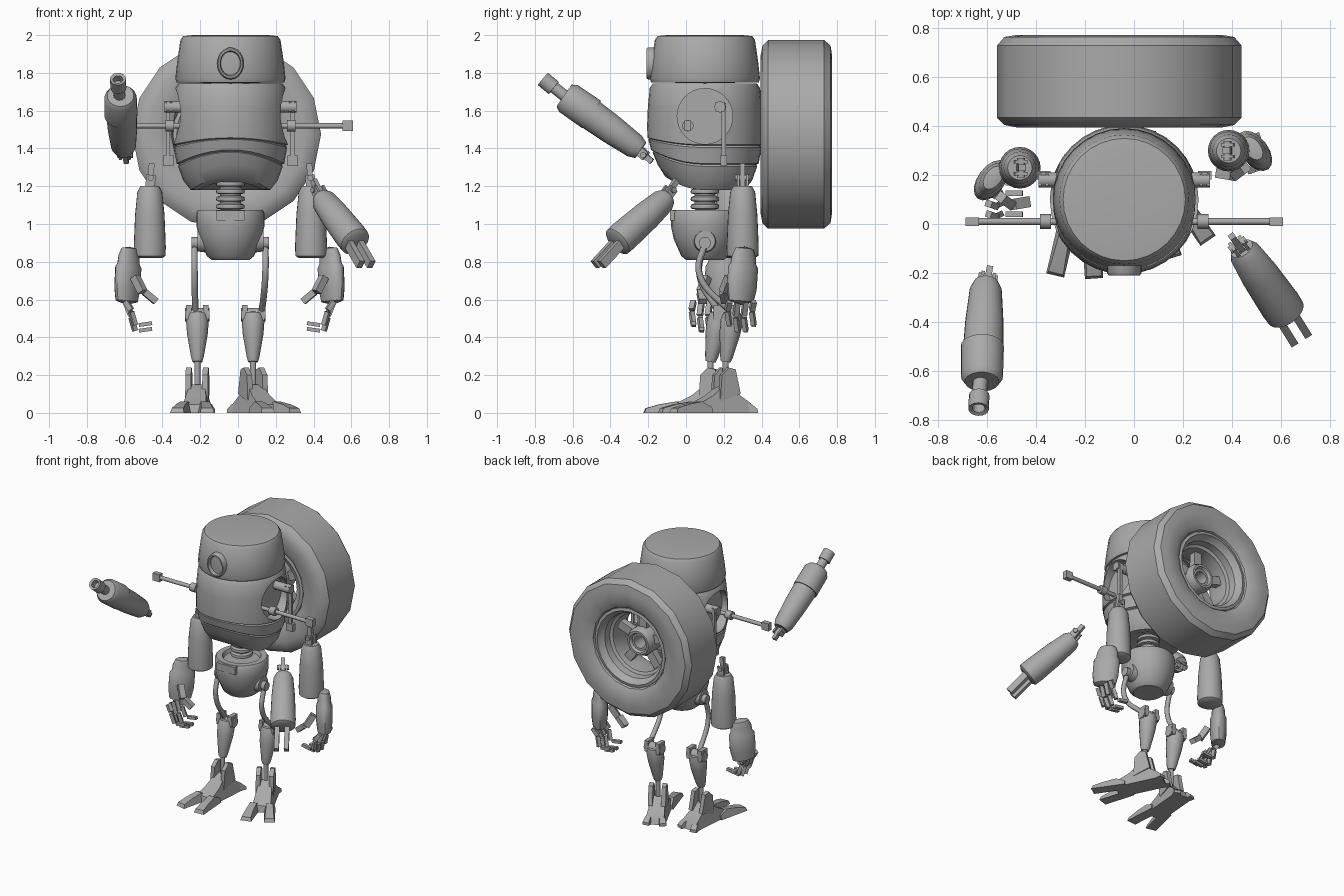
import bpy, bmesh, math
from mathutils import Vector, Matrix

if "Cube" in bpy.data.objects:
    bpy.data.objects.remove(bpy.data.objects["Cube"])

grey = bpy.data.materials.new("plain_grey")
grey.use_nodes = True
GREY = (0.4, 0.4, 0.4, 1)
grey.diffuse_color = GREY
grey.node_tree.nodes["Principled BSDF"].inputs["Base Color"].default_value = GREY
parts = []
CX, CY = -0.04, 0.1   # body axis


def finish(name, bm, matrix=Matrix()):
    bmesh.ops.recalc_face_normals(bm, faces=bm.faces)
    me = bpy.data.meshes.new(name)
    bm.to_mesh(me)
    bm.free()
    me.transform(matrix)
    me.materials.append(grey)
    ob = bpy.data.objects.new(name, me)
    bpy.context.collection.objects.link(ob)
    parts.append(ob)
    return ob


def aim(a, b):
    d = Vector(b) - Vector(a)
    return Matrix.Translation(a) @ d.to_track_quat('Z', 'Y').to_matrix().to_4x4()


def lathe(name, profile, matrix=Matrix(), segs=24, closed=False):
    """Spin (radius, height) points around z."""
    bm = bmesh.new()
    vs = [bm.verts.new((r, 0, z)) for r, z in profile]
    pairs = list(zip(vs, vs[1:])) + ([(vs[-1], vs[0])] if closed else [])
    es = [bm.edges.new(p) for p in pairs]
    bmesh.ops.spin(bm, geom=vs + es, axis=(0, 0, 1), cent=(0, 0, 0),
                   steps=segs, angle=2 * math.pi)
    bmesh.ops.remove_doubles(bm, verts=bm.verts, dist=0.0005)
    return finish(name, bm, matrix)


def rod(name, a, b, r1, r2=None, segs=12):
    h = (Vector(b) - Vector(a)).length
    r2 = r1 if r2 is None else r2
    return lathe(name, [(0, 0), (r1, 0), (r2, h), (0, h)], aim(a, b), segs)


def limb(name, a, b, shape, segs=24):
    """Lathe between two points; shape heights run from 0 to 1."""
    h = (Vector(b) - Vector(a)).length
    return lathe(name, [(r, t * h) for r, t in shape], aim(a, b), segs)


def box(name, loc, size, matrix=Matrix()):
    bm = bmesh.new()
    bmesh.ops.create_cube(bm, size=1)
    bmesh.ops.scale(bm, vec=size, verts=bm.verts)
    return finish(name, bm, matrix @ Matrix.Translation(loc))


def beam(name, a, b, w, d):
    h = (Vector(b) - Vector(a)).length
    return box(name, (0, 0, h / 2), (w, d, h), aim(a, b))


def slab(name, side, width, matrix, taper=1.0):
    """Extrude a (y, z) outline along x; the top is narrowed by taper."""
    bm = bmesh.new()
    f = bm.faces.new([bm.verts.new((-width / 2, y, z)) for y, z in side])
    ext = bmesh.ops.extrude_face_region(bm, geom=[f])
    bmesh.ops.translate(bm, vec=(width, 0, 0),
                        verts=[g for g in ext["geom"] if isinstance(g, bmesh.types.BMVert)])
    top = max(z for y, z in side)
    for v in bm.verts:
        v.co.x *= 1 + (taper - 1) * v.co.z / top
    return finish(name, bm, matrix)


body = Matrix.Translation((CX, CY, 0))

# Head and eye
lathe("head", [(0, 2), (.2, 2), (.25, 1.995), (.265, 1.975), (.282, 1.86), (.292, 1.77),
               (.285, 1.75), (0, 1.745)], body, 32)
eye = aim((CX, -.13, 1.85), (CX, -1, 1.85)) @ Matrix.Diagonal((.83, 1, 1, 1))
lathe("eye_ring", [(.085, 0), (.085, .07), (.078, .08), (.068, .08), (.064, .07),
                   (.062, .055), (0, .06)], eye)

# Torso: lower seams and hem arch upward at the front
torso = lathe("torso", [(0, 1.745), (.275, 1.745), (.292, 1.72), (.302, 1.62), (.306, 1.52),
                        (.304, 1.42), (.292, 1.415), (.3, 1.405), (.285, 1.32), (.272, 1.315),
                        (.277, 1.305), (.25, 1.23), (.21, 1.18), (.17, 1.18), (0, 1.26)], body, 32)
for v in torso.data.vertices:
    front = max(0, (CY - v.co.y) / .3)
    if v.co.z < 1.45:
        v.co.z += min(.09, .09 * front ** 2 * (1.5 - v.co.z) / .2)
for s in (-1, 1):
    cut = rod("socket_cutter", (CX + s * .22, CY, 1.57), (CX + s * .5, CY, 1.57), .147, segs=32)
    mod = torso.modifiers.new("socket", 'BOOLEAN')
    mod.operation, mod.object, mod.solver = 'DIFFERENCE', cut, 'EXACT'
    mesh = bpy.data.meshes.new_from_object(
        torso.evaluated_get(bpy.context.evaluated_depsgraph_get()))
    torso.modifiers.clear()
    torso.data = mesh
    parts.remove(cut)
    bpy.data.objects.remove(cut)

# Shoulder fittings on both sides
for s, side in ((-1, "right"), (1, "left")):
    X = lambda d: CX + s * d
    rod(side + "_shoulder_rod", (X(.2), .01, 1.52), (X(.6), .01, 1.52), .014)
    box(side + "_rod_end", (X(.622), .01, 1.52), (.055, .035, .055))
    rod(side + "_rod_collar", (X(.3), .01, 1.52), (X(.345), .01, 1.52), .03)
    rod(side + "_shoulder_peg", (X(.2), .18, 1.62), (X(.35), .18, 1.62), .03)
    for dx in (.315, .345):
        box(side + "_bracket", (X(dx), .18, 1.62), (.012, .05, .05))
    beam(side + "_hanging_bar", (X(.33), .2, 1.31), (X(.33), .2, 1.64), .022, .022)
    box(side + "_bar_foot", (X(.33), .2, 1.335), (.055, .035, .055))

# Spring waist
waist = [(0, 1.05)]
for i in range(5):
    z = 1.09 + i * .04
    waist += [(.055, z - .012), (.073, z - .008), (.076, z), (.073, z + .012), (.055, z + .02)]
lathe("waist_spring", waist + [(0, 1.3)], body)

# Pelvis with open collar
lathe("pelvis", [(0, .81), (.1, .81), (.125, .83), (.165, .92), (.18, .99), (.18, 1.06),
                 (.17, 1.075), (.13, 1.075), (.12, 1.05), (0, 1.05)], body)
box("pelvis_latch", (CX, CY - .165, 1.045), (.15, .04, .055))
for s in (-1, 1):
    rod("hip_hub", (CX + s * .1, .1, .91), (CX + s * .175, .1, .91), .065, .055, 20)
    rod("hip_pin", (CX + s * .15, .1, .9), (CX + s * .205, .1, .9), .032)

# Wheel carried on the back
hub = aim((-.06, .395, 1.475), (-.06, 1, 1.475))
lathe("tyre", [(.47, .01), (.5, .04), (.5, .335), (.47, .37), (.42, .378), (.34, .375),
               (.295, .35), (.28, .31), (.28, .07), (.295, .03), (.34, .005), (.42, 0)],
      hub, 16, True)
lathe("wheel_rim", [(.285, .34), (.265, .345), (.255, .32), (.235, .3), (.23, .25), (.21, .24),
                    (.2, .12), (.22, .06), (.265, .035), (.285, .04)], hub, 24, True)
lathe("wheel_hub", [(.045, .12), (.1, .12), (.1, .22), (.085, .25), (.07, .25), (.06, .23),
                    (.045, .23)], hub, 20, True)
for i in range(5):
    turn = hub @ Matrix.Rotation(math.tau * i / 5 + .3, 4, 'Z')
    box("wheel_spoke", (.15, 0, .17), (.13, .06, .05), turn)


def clevis(name, base, tip):
    """Forked joint ending in a small eye."""
    m = aim(base, tip)
    h = (Vector(tip) - Vector(base)).length
    for s in (-1, 1):
        box(name + "_fork", (s * .024, 0, h * .3), (.014, .05, h * .6), m)
    box(name + "_stem", (0, 0, h * .5), (.026, .03, h), m)
    c = m @ Vector((0, 0, h * .5))
    ax = m.to_3x3() @ Vector((.04, 0, 0))
    rod(name + "_pin", c - ax, c + ax, .016)


ARM = [(0, 0), (.065, 0), (.083, .03), (.085, .15), (.078, .6), (.066, .92), (.05, 1), (0, 1)]

# Hanging upper arms with hands
for s, side, ax, ay, px, py, fy in ((-1, "right", .467, .23, .575, .19, .04),
                                    (1, "left", .387, .3, .485, .31, .23)):
    P = lambda x, y, z: (s * x, y, z)
    limb(side + "_upper_arm", P(ax, ay, .82), P(ax, ay, 1.2), ARM)
    clevis(side + "_elbow", P(ax, ay, 1.17), P(ax - .01, ay, 1.32))
    hand = aim(P(px, py, .88), P(px + .015, py - .02, .58)) @ Matrix.Diagonal((.055, .09, 1, 1))
    lathe(side + "_palm", [(0, 0), (.6, .01), (.8, .05), (.85, .09), (1, .11), (1, .22),
                           (.85, .29), (0, .31)], hand, 16)
    beam(side + "_thumb_base", P(px - .03, py - .08, .72), P(px - .07, py - .11, .64), .04, .04)
    beam(side + "_thumb_tip", P(px - .08, py - .11, .64), P(px - .14, py - .1, .59), .045, .035)
    for i in range(4):
        y = fy + .043 * i
        dz = .03 * abs(i - 1.5)
        knuckle = P(px + .02, y, .59)
        middle = P(px - .01, y - .01, .5 + dz)
        beam(side + "_finger_base", knuckle, middle, .028, .028)
        beam(side + "_finger_middle", P(px - .01, y - .01, .49 + dz), P(px - .03, y, .42 + dz), .024, .024)
        beam(side + "_finger_tip", P(px - .05, y, .42 + dz), P(px - .12, y, .43 + dz), .024, .02)

# Raised right forearm
limb("raised_forearm", (-.622, -.63, 1.67), (-.605, -.24, 1.39), ARM)
limb("raised_cuff", (-.622, -.645, 1.68), (-.62, -.5, 1.58), [(0, 0), (.07, 0), (.086, .15), (.088, 1), (0, 1)])
rod("raised_wrist", (-.625, -.62, 1.66), (-.635, -.72, 1.74), .031)
lathe("raised_wrist_knob", [(.026, .02), (.026, .07), (.042, .075), (.042, 0), (0, 0), (0, .02)],
      aim((-.633, -.7, 1.72), (-.636, -.76, 1.77)), 16)
clevis("raised_elbow", (-.605, -.26, 1.4), (-.59, -.18, 1.33))

# Lowered left forearm with two prongs
limb("lowered_forearm", (.625, -.37, .9), (.44, -.1, 1.14), ARM)
clevis("lowered_elbow", (.45, -.12, 1.13), (.4, -.05, 1.23))
prongs = aim((.6, -.34, .92), (.675, -.46, .79))
for s in (-1, 1):
    box("forearm_prong", (s * .033, 0, .1), (.032, .05, .2), prongs)

# Legs: curved thigh blade, tapered shin, articulated foot
for side, hx, sx, ky, ay, turn in (("right", -.23, -.215, .18, .13, -.08),
                                   ("left", .145, .08, .25, .21, .45)):
    cu = bpy.data.curves.new(side + "_thigh", 'CURVE')
    cu.dimensions, cu.bevel_depth, cu.bevel_resolution = '3D', .017, 2
    cu.use_fill_caps = True
    sp = cu.splines.new('BEZIER')
    path = [(hx, .1, .9), (hx, .07, .74), (hx * .7 + sx * .3, ky, .52)]
    sp.bezier_points.add(2)
    for p, co in zip(sp.bezier_points, path):
        p.co = co
        p.handle_left_type = p.handle_right_type = 'AUTO'
    cu.materials.append(grey)
    bpy.context.collection.objects.link(bpy.data.objects.new(side + "_thigh", cu))
    limb(side + "_shin", (sx, ay, .27), (sx, ky, .54),
         [(0, 0), (.026, 0), (.034, .1), (.055, .55), (.06, .8), (.05, .95), (0, 1)], 16)
    rod(side + "_knee_pin", (sx - .065, ky, .52), (sx + .065, ky, .52), .035, segs=16)
    for s in (-1, 1):
        box(side + "_knee_fork", (sx + s * .045, ky, .53), (.03, .07, .08))
    rod(side + "_ankle_post", (sx, ay, .15), (sx, ay, .3), .016)
    m = Matrix.Translation((sx, ay, 0)) @ Matrix.Rotation(turn, 4, 'Z')
    slab(side + "_foot", [(-.2, 0), (-.19, .045), (-.1, .09), (-.05, .13), (0, .15), (.05, .1),
                          (.12, .05), (.14, 0)], .14, m, .6)
    for s in (-1, 1):
        slab(side + "_ankle_plate", [(-.06, .06), (-.05, .2), (-.01, .24), (.03, .23), (.06, .1)],
             .03, m @ Matrix.Translation((s * .045, 0, 0)))
        toe = m @ Matrix.Translation((s * .05, -.15, 0)) @ Matrix.Rotation(s * .15, 4, 'Z')
        slab(side + "_toe", [(-.2, 0), (-.19, .025), (-.12, .045), (-.03, .06), (.03, .03), (.03, 0)],
             .075, toe, .6)
        heel = m @ Matrix.Translation((s * .035, .08, 0)) @ Matrix.Rotation(s * -.3, 4, 'Z')
        slab(side + "_heel", [(-.02, 0), (-.02, .06), (.05, .045), (.08, .02), (.08, 0)], .05, heel, .7)

# Smooth shading with sharp edges kept
bpy.ops.object.select_all(action='DESELECT')
for ob in parts:
    ob.select_set(True)
bpy.context.view_layer.objects.active = parts[0]
bpy.ops.object.shade_smooth_by_angle(angle=math.radians(35))
